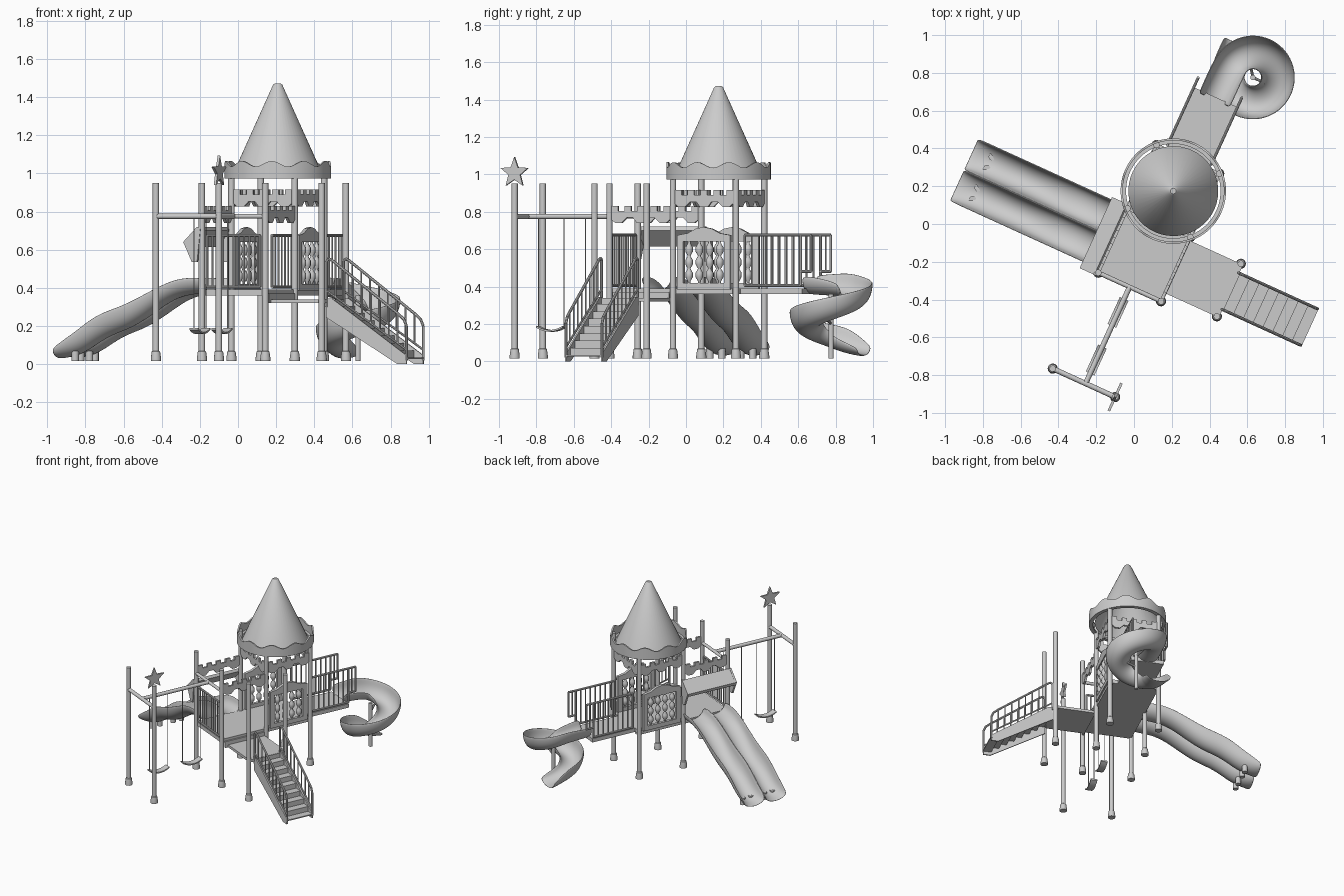
import bpy, bmesh
from math import sin, cos, pi, radians
from mathutils import Vector, Matrix

if "Cube" in bpy.data.objects:
    bpy.data.objects.remove(bpy.data.objects["Cube"])

TURN = radians(-24.5)   # the whole playset is built square, then turned


def add(name, bm, angle=35):
    bmesh.ops.recalc_face_normals(bm, faces=bm.faces)
    me = bpy.data.meshes.new(name)
    bm.to_mesh(me)
    bm.free()
    ob = bpy.data.objects.new(name, me)
    bpy.context.collection.objects.link(ob)
    ob.rotation_euler.z = TURN
    bpy.ops.object.select_all(action='DESELECT')
    ob.select_set(True)
    bpy.context.view_layer.objects.active = ob
    bpy.ops.object.shade_smooth_by_angle(angle=radians(angle))
    return ob


def box(bm, lo, hi):
    lo, hi = Vector(lo), Vector(hi)
    m = Matrix.Translation((lo + hi) / 2) @ Matrix.Diagonal((*(hi - lo), 1))
    bmesh.ops.create_cube(bm, size=1, matrix=m)


def rod(bm, p, q, r, n=10):
    p, q = Vector(p), Vector(q)
    d = q - p
    m = Matrix.Translation((p + q) / 2) @ d.to_track_quat('Z', 'Y').to_matrix().to_4x4()
    bmesh.ops.create_cone(bm, cap_ends=True, segments=n, radius1=r, radius2=r, depth=d.length, matrix=m)


def pipe(bm, pts, r, n=8):
    for p, q in zip(pts, pts[1:]):
        rod(bm, p, q, r, n)


def lathe(bm, profile, x, y, n=16):
    rings = [[bm.verts.new((x + r * cos(2 * pi * i / n), y + r * sin(2 * pi * i / n), z))
              for i in range(n)] for r, z in profile]
    for a, b in zip(rings, rings[1:]):
        for i in range(n):
            bm.faces.new((a[i - 1], a[i], b[i], b[i - 1]))
    return rings


def prism(bm, pts, origin, direction, th):
    # flat upright panel: pts are (distance along direction, z)
    o, d = Vector((*origin, 0)), Vector((*direction, 0)).normalized()
    nrm = Vector((-d.y, d.x, 0)) * th / 2
    sides = [[bm.verts.new(o + d * s + Vector((0, 0, z)) + k * nrm) for s, z in pts] for k in (-1, 1)]
    bm.faces.new(sides[0])
    bm.faces.new(sides[1][::-1])
    for i in range(len(pts)):
        bm.faces.new((sides[0][i - 1], sides[0][i], sides[1][i], sides[1][i - 1]))


def railing(name, p, q, z0, z1, n):
    bm = bmesh.new()
    p, q = Vector((*p, 0)), Vector((*q, 0))
    up = Vector((0, 0, 1))
    for z in (z0, z1):
        rod(bm, p + up * z, q + up * z, 0.008)
    for i in range(n):
        c = p.lerp(q, i / (n - 1))
        rod(bm, c + up * z0, c + up * z1, 0.008 if i in (0, n - 1) else 0.005, 8)
    add(name, bm)


def trough(name, stations, half):
    # stations: (bottom centre, side vector, left rim height, right rim height)
    bm = bmesh.new()
    rows = []
    for c, side, hl, hr in stations:
        row = []
        for k in range(-4, 5):
            t = k / 4 * pi / 2
            h = (hl if k < 0 else hr) * (1 - cos(t) ** 0.9 if abs(k) < 4 else 1)
            row.append(bm.verts.new(Vector(c) + Vector(side) * half * sin(t) + Vector((0, 0, h))))
        rows.append(row)
    for a, b in zip(rows, rows[1:]):
        for k in range(8):
            bm.faces.new((a[k], a[k + 1], b[k + 1], b[k]))
    ob = add(name, bm, 60)
    m = ob.modifiers.new('thickness', 'SOLIDIFY')
    m.thickness, m.offset = 0.010, 0
    m = ob.modifiers.new('smooth', 'SUBSURF')
    m.levels = m.render_levels = 2


# Posts with base collars
A0, A1 = -0.065, 0.30
posts = [(A0, -0.313, .95), (A1, -0.313, .95), (0.602, 0.043, .95), (0.602, -0.263, .95),
         (-0.074, -0.875, .95), (0.289, -0.875, .95)]
posts += [(a, b, 1.03) for a in (A0, A1) for b in (0.06, 0.43)]
for i, (a, b, top) in enumerate(posts):
    bm = bmesh.new()
    rings = lathe(bm, [(.027, .015), (.027, .03), (.022, .065), (.017, .07), (.017, top)], a, b)
    bm.faces.new(rings[0])
    bm.faces.new(rings[-1])
    add(f"post_{i}", bm)

# Decks
for name, lo, hi in (("main_deck", (A0, -.313, .36), (A1, .43, .39)),
                     ("spiral_deck", (-.005, .43, .36), (.24, .79, .39)),
                     ("stair_landing", (A1, -.265, .32), (.615, .043, .34)),
                     ("landing_riser", (A1, -.29, .32), (A1 + .01, .04, .37))):
    bm = bmesh.new()
    box(bm, lo, hi)
    add(name, bm)

# Conical roof
CX, CY = 0.117, 0.245
bm = bmesh.new()
rings = lathe(bm, [(.238, .99), (.024, 1.465), (.015, 1.472)], CX, CY, 48)
bm.faces.new(rings[-1])
add("roof_cone", bm)

# Wavy crown ring round the roof
bm = bmesh.new()
rings = lathe(bm, [(.25, .985), (.25, .972), (.279, .972), (.279, 1.05), (.268, 1.05), (.268, .985), (.25, .985)],
              CX, CY, 96)
for ring in rings[3:5]:
    for i, v in enumerate(ring):
        v.co.z += 0.015 * cos(2 * pi * i / 96 * 10)
add("roof_crown", bm)


# Crenellated panels between the posts
def battlement(name, p, q, z0):
    bm = bmesh.new()
    d = Vector(q) - Vector(p)
    L = d.length
    top, n = [], 9
    for i in range(n):
        z = z0 + (.09 if i % 2 == 0 else .065)
        top += [(.015 + (L - .03) * i / n, z), (.015 + (L - .03) * (i + 1) / n, z)]
    low = [(.985, .025), (.90, 0), (.80, 0), (.72, .028), (.62, .028), (.56, .0), (.44, .0),
           (.38, .028), (.28, .028), (.2, 0), (.1, 0), (.015, .025)]
    prism(bm, top + [(s * L, z0 + z) for s, z in low], p, d, .016)
    add(name, bm)


battlement("low_battlement_left", (A0, -.313), (A0, .06), .74)
battlement("low_battlement_right", (A1, -.313), (A1, .06), .74)
corners = [(A0, .06), (A1, .06), (A1, .43), (A0, .43)]
for i in range(4):
    battlement(f"high_battlement_{i}", corners[i - 1], corners[i], .825)

# Bead play panels
for name, a in (("bead_panel_left", A0), ("bead_panel_right", A1)):
    bm = bmesh.new()
    for pts in ([(0, .385), (.31, .385), (.31, .42), (0, .42)],
                [(0, .42), (.035, .42), (.035, .64), (0, .64)],
                [(.275, .42), (.31, .42), (.31, .64), (.275, .64)],
                [(0, .64), (.31, .64), (.31, .675), (.25, .685), (.2, .71), (.155, .718),
                 (.11, .71), (.06, .685), (0, .675)]):
        prism(bm, pts, (a, .09), (0, 1), .022)
    for k in range(4):
        prof = [(.006, .415)]
        for j in range(3):
            z = .43 + j * .068
            prof += [(.008, z), (.02, z + .02), (.02, z + .044), (.008, z + .064)]
        lathe(bm, prof + [(.006, .645)], a, .09 + .065 + k * .06, 10)
    add(name, bm)

# Bar railings
railing("front_railing", (A0 + .03, -.313), (A1 - .03, -.313), .405, .675, 11)
for name, a in (("spiral_rail_left", -.012), ("spiral_rail_right", .242)):
    railing(name, (a, .455), (a, .785), .405, .675, 9)
    railing(name + "_end", (a, .785), (a, .845), .48, .675, 3)

# Stairs
bm = bmesh.new()
N, S0, S1 = 8, .615, 1.07
for i in range(N):
    x0, x1 = S0 + (S1 - S0) * i / N, S0 + (S1 - S0) * (i + 1) / N
    z = .33 * (N - i) / (N + .5) - .005
    box(bm, (x0, -.215, z - .008), (x1 + .006, -.01, z))
    box(bm, (x0, -.215, z), (x0 + .006, -.01, z + .034))
add("stair_treads", bm)
for name, b in (("stair_side_front", -.218), ("stair_side_back", -.006)):
    bm = bmesh.new()
    prism(bm, [(.61, .345), (.64, .345), (1.072, .045), (1.072, 0), (1.02, 0), (.61, .245)], (0, b), (1, 0), .01)
    add(name, bm)
    bm = bmesh.new()
    pipe(bm, [(.61, b, .3), (.61, b, .54), (.622, b, .552), (.64, b, .545), (1.02, b, .265),
              (1.055, b, .235), (1.07, b, .2), (1.07, b, .02)], .008)
    pipe(bm, [(.61, b, .385), (1.07, b, .075)], .006)
    for i in range(1, 9):
        x = .61 + .46 * i / 9
        rod(bm, (x, b, .385 - .31 * i / 9), (x, b, .565 - .33 * i / 9), .005, 8)
    add(name.replace("side", "handrail"), bm)

# Double wave slide with feet
wave = [(-.055, .375), (-.2, .37), (-.31, .33), (-.43, .245), (-.54, .185), (-.64, .155),
        (-.72, .11), (-.80, .06), (-.87, .04), (-.94, .032)]
rim = [.08, .085, .085, .11, .12, .12, .125, .115, .09, .05]
for name, b in (("wave_slide_front", -.203), ("wave_slide_back", -.022)):
    trough(name, [((a, b, z), (0, 1, 0), h, h) for (a, z), h in zip(wave, rim)], .089)
    bm = bmesh.new()
    for s in (-.035, .035):
        rod(bm, (-.83, b + s, .015), (-.83, b + s, .07), .02, 12)
    add(name + "_feet", bm)

# Slide hood: tilted board with end cheeks
bm = bmesh.new()
for b in (-.325, .075):
    prism(bm, [(-.165, .64), (-.15, .61), (-.115, .535), (-.085, .535), (-.065, .72), (-.085, .72)], (0, b), (1, 0), .014)
prism(bm, [(-.165, .64), (-.155, .615), (-.07, .70), (-.08, .72)], (0, -.125), (1, 0), .40)
add("slide_hood", bm)

# Spiral slide: short run, one full clockwise turn, run-out
SX, SY, SR = .251, .967, .136
st = [((SX - SR, .77, .362), (1, 0, 0), .1, .1), ((SX - SR, .87, .357), (1, 0, 0), .11, .09)]
for i in range(17):
    t = pi - 2 * pi * i / 16
    st.append(((SX + SR * cos(t), SY + SR * sin(t), .35 - .295 * i / 16),
               (-cos(t), -sin(t), 0), .125, .075))
st += [((SX - SR, 1.04, .038), (1, 0, 0), .09, .06), ((SX - SR, 1.10, .03), (1, 0, 0), .05, .04)]
trough("spiral_slide", st, .089)
bm = bmesh.new()
rod(bm, (SX, SY, .015), (SX, SY, .36), .014, 12)
for t, z in ((2.2, .29), (0, .2)):
    rod(bm, (SX, SY, z), (SX + .07 * cos(t), SY + .07 * sin(t), z + .03), .008)
add("spiral_pole", bm)

# Swing frame
bm = bmesh.new()
rod(bm, (-.074, -.875, .775), (.289, -.875, .775), .014, 12)
rod(bm, (.117, -.875, .775), (.117, -.313, .775), .014, 12)
rod(bm, (A0, -.313, .775), (A1, -.313, .775), .012, 12)
add("swing_beams", bm)

# Swings: sagging seats on chains
for i, b in enumerate((-.738, -.461)):
    bm = bmesh.new()
    arc = [(s / 4 * .078, .158 + .022 * (s / 4) ** 2) for s in range(-4, 5)]
    prism(bm, arc + [(s, z + .01) for s, z in reversed(arc)], (.117, b), (0, 1), .05)
    add(f"swing_seat_{i}", bm)
    bm = bmesh.new()
    for s in (-.075, .075):
        rod(bm, (.117, b + s, .18), (.117, b + s, .775), .003, 6)
    add(f"swing_chains_{i}", bm)

# Star on the swing post
bm = bmesh.new()
star = [((.085 if k % 2 == 0 else .036) * sin(k * pi / 5), 1.008 + (.085 if k % 2 == 0 else .036) * cos(k * pi / 5))
        for k in range(10)]
prism(bm, star, (.289, -.875), (0, 1), .014)
add("star_topper", bm)
